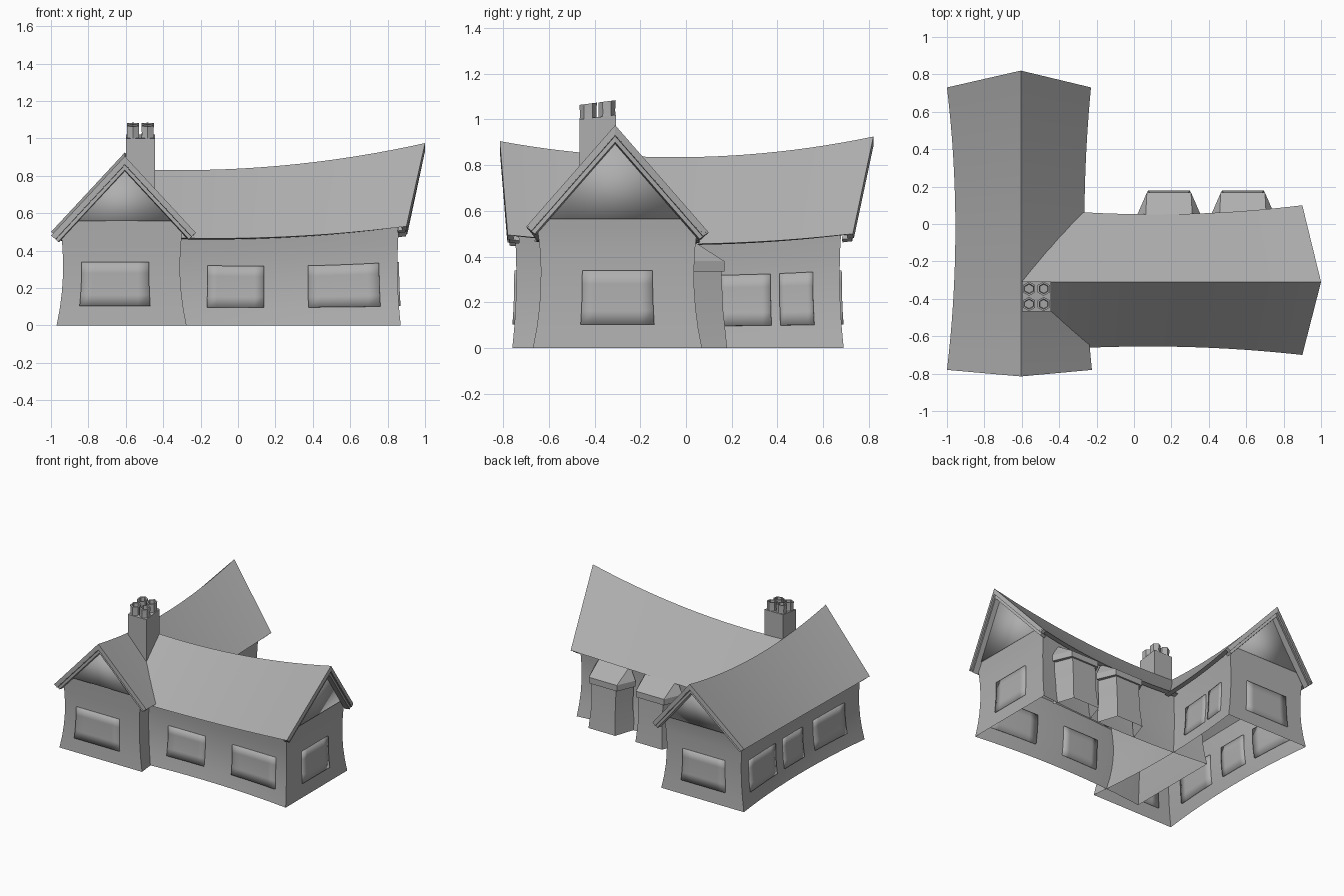
import bpy, bmesh, math

if "Cube" in bpy.data.objects:
    bpy.data.objects.remove(bpy.data.objects["Cube"])

N = 12  # segments along each wing
grey = bpy.data.materials.new("stone_grey")
grey.diffuse_color = (.43, .43, .43, 1)
grey.use_nodes = True
grey.node_tree.nodes["Principled BSDF"].inputs["Base Color"].default_value = grey.diffuse_color


def q(v, lo, mid, hi):
    """Curve through lo, mid, hi at v = -1, 0, 1."""
    return mid + v * (hi - lo) / 2 + v * v * ((lo + hi) / 2 - mid)


def finish(name, bm, thick=0):
    bmesh.ops.recalc_face_normals(bm, faces=bm.faces)
    me = bpy.data.meshes.new(name)
    bm.to_mesh(me)
    bm.free()
    me.materials.append(grey)
    ob = bpy.data.objects.new(name, me)
    bpy.context.collection.objects.link(ob)
    bpy.context.view_layer.objects.active = ob
    ob.select_set(True)
    bpy.ops.object.shade_smooth_by_angle(angle=math.radians(25))
    ob.select_set(False)
    if thick:
        mod = ob.modifiers.new("thickness", "SOLIDIFY")
        mod.thickness, mod.offset = thick, 0


def loft(bm, rings, closed=True):
    rows = [[bm.verts.new(p) for p in r] for r in rings]
    n = len(rows[0])
    for r0, r1 in zip(rows, rows[1:]):
        for i in range(n if closed else n - 1):
            j = (i + 1) % n
            bm.faces.new((r0[i], r0[j], r1[j], r1[i]))
    return rows


# Each wing runs along s and is crossed by t; ridge and eaves are (lo, mid, hi) curves
FRONT = dict(name="cross_wing", place=lambda s, t, z: (t, s, z), rt=-.605,
             rs=(-.815, .82), rz=(.905, .835, .925), es=(-.78, .73),
             et=((-1.0, -.955, -1.0), (-.225, -.265, -.23)),
             ez=((.48, .455, .50), (.495, .455, .50)),
             ws=(-.76, .69), wt=(-.97, -.275), ends=(-1, 1))
LONG = dict(name="long_wing", place=lambda s, t, z: (s, t, z), rt=-.31,
            rs=(-.6, 1.0), rz=(.838, .852, .975), es=(-.6, .90),
            et=((-.685, -.655, -.70), (.09, .052, .10)),
            ez=((.48, .47, .53), (.48, .46, .505)),
            ws=(-.6, .87), wt=(-.67, .07), ends=(1,))


def wall_point(w, a, b, k):
    """Bowed wall: a along the wing, b across, k up (0..1)."""
    p = -.116 * k + .096 * k * k
    s = sum(w["ws"]) / 2 + a * ((w["ws"][1] - w["ws"][0]) / 2 + p * .5)
    half = (w["wt"][1] - w["wt"][0]) / 2
    t = sum(w["wt"]) / 2 + b * (half + p - .045 * (1 - a * a))
    return w["place"](s, t, k * (.49 + .035 * a * a))


def walls(w):
    bm = bmesh.new()
    steps = [-1 + 2 * i / N for i in range(N + 1)]
    plan = [(a, -1) for a in steps] + [(a, 1) for a in reversed(steps)]
    rows = loft(bm, [[wall_point(w, a, b, j / 6) for a, b in plan] for j in range(7)])
    top = rows[-1]
    for v, pair in ((-1, (top[0], top[-1])), (1, (top[N], top[N + 1]))):
        inset = .05 if v in w["ends"] else 0
        rs = q(v, w["rs"][0], sum(w["rs"]) / 2, w["rs"][1]) - v * inset
        peak = bm.verts.new(w["place"](rs, w["rt"], q(v, *w["rz"]) - .045))
        bm.faces.new((*pair, peak))
        if inset:  # raised gable panel with a lower lip
            panel = bmesh.new()
            lip = [panel.verts.new(c.co.lerp(peak.co, .1)) for c in pair]
            panel.faces.new((*lip, panel.verts.new(peak.co)))
            finish(w["name"] + "_gable_panel", panel, .018)
    finish(w["name"] + "_walls", bm)


def slab(w, name, v0, v1, drop, thick, trim, cut, n):
    """Closed chevron following the roof from v0 to v1; cut sets the eave end angle."""
    bm = bmesh.new()
    rings = []
    for i in range(n + 1):
        v = v0 + (v1 - v0) * i / n
        rs = q(v, w["rs"][0], sum(w["rs"]) / 2, w["rs"][1])
        es = q(v, w["es"][0], sum(w["es"]) / 2, w["es"][1])
        rz = q(v, *w["rz"])

        def eave(i, d, f):
            e, z = q(v, *w["et"][i]), q(v, *w["ez"][i])
            return w["place"](es + (rs - es) * f, e + (w["rt"] - e) * f,
                              z + (rz - z) * f - d)
        lo = drop + thick
        f = trim + thick * cut
        rings.append([eave(0, drop, trim), w["place"](rs, w["rt"], rz - drop),
                      eave(1, drop, trim), eave(1, lo, f),
                      w["place"](rs, w["rt"], rz - lo), eave(0, lo, f)])
    rows = loft(bm, rings)
    for r in (rows[0], rows[-1]):
        bm.faces.new((r[0], r[1], r[4], r[5]))
        bm.faces.new((r[1], r[2], r[3], r[4]))
    finish(name, bm)


def window(w, side, lo, hi, z0=.10, z1=.33):
    """Pane on a long side (side = 'lo' / 'hi') or an end ('end-' / 'end+')."""
    end = side.startswith("end")
    sign = 1 if side in ("hi", "end+") else -1
    span = w["wt"] if end else w["ws"]
    rings = []
    for j in range(5):
        k = (z0 + (z1 - z0) * j / 4) / .51
        row = []
        for i in range(7):
            c = 2 * (lo + (hi - lo) * i / 6 - span[0]) / (span[1] - span[0]) - 1
            row.append(wall_point(w, sign, c, k) if end else wall_point(w, c, sign, k))
        rings.append(row)
    bm = bmesh.new()
    loft(bm, rings, closed=False)
    finish(w["name"] + "_window", bm, .018)


# Walls, roofs and barge boards (outer board flush with the roof end, inner one set back)
for w in (FRONT, LONG):
    walls(w)
    slab(w, w["name"] + "_roof", -1, 1, 0, .042, 0, 2.35, N * 2)
    for e in w["ends"]:
        slab(w, w["name"] + "_barge_board", e * .965, e * .999, .001, .044, .002, 1.35, 1)
        slab(w, w["name"] + "_inner_board", e * .93, e * .985, .042, .03, .055, 1.35, 1)

# Windows and doors
for side, lo, hi in (("end-", -.86, -.46), ("end+", -.82, -.43), ("hi", .15, .38),
                     ("hi", .42, .57), ("lo", -.60, -.25), ("lo", -.12, .12),
                     ("lo", .22, .58)):
    window(FRONT, side, lo, hi)
for side, lo, hi in (("lo", -.17, .14), ("lo", .38, .77), ("end+", -.47, -.13)):
    window(LONG, side, lo, hi)


# Bay windows at the back of the long wing
def bay_ring(cx, back, front, y0, y1, z):
    return [(cx - back, y0, z), (cx - front, y1, z), (cx + front, y1, z), (cx + back, y0, z)]


for cx in (.187, .582):
    bm = bmesh.new()
    loft(bm, [bay_ring(cx, .165, .112, .02, .18, 0), bay_ring(cx, .15, .10, .02, .162, .17),
              bay_ring(cx, .155, .102, .02, .155, .34)], closed=False)
    finish("bay_walls", bm)
    bm = bmesh.new()
    rows = loft(bm, [bay_ring(cx, .178, .118, .03, .168, .335),
                     bay_ring(cx, .178, .118, .03, .168, .38),
                     bay_ring(cx, .132, .125, .02, .035, .465)])
    bm.faces.new(rows[0])
    bm.faces.new(rows[-1])
    finish("bay_roof", bm)

# Chimney stack with four hexagonal pots, all leaning slightly upward to the back
CX, CY = -.522, -.387
lean = lambda y: .13 * (y - CY)
bm = bmesh.new()
bmesh.ops.create_cube(bm, size=1)
for v in bm.verts:
    up = v.co.z > 0
    v.co.x, v.co.y = CX + v.co.x * .155, CY + v.co.y * .16
    v.co.z = 1.01 + lean(v.co.y) if up else .6
finish("chimney", bm)
for dx in (-.039, .039):
    for dy in (-.041, .041):
        bm = bmesh.new()
        rings = []
        for r, z in ((.038, 1.0), (.036, 1.03), (.038, 1.074), (.027, 1.074), (.024, 1.02)):
            ring = []
            for i in range(6):
                ang = (i + .5) * math.pi / 3
                y = CY + dy + r * math.sin(ang)
                ring.append((CX + dx + r * math.cos(ang), y, z + lean(y)))
            rings.append(ring)
        rows = loft(bm, rings)
        bm.faces.new(rows[0])
        bm.faces.new(rows[-1])
        finish("chimney_pot", bm)
